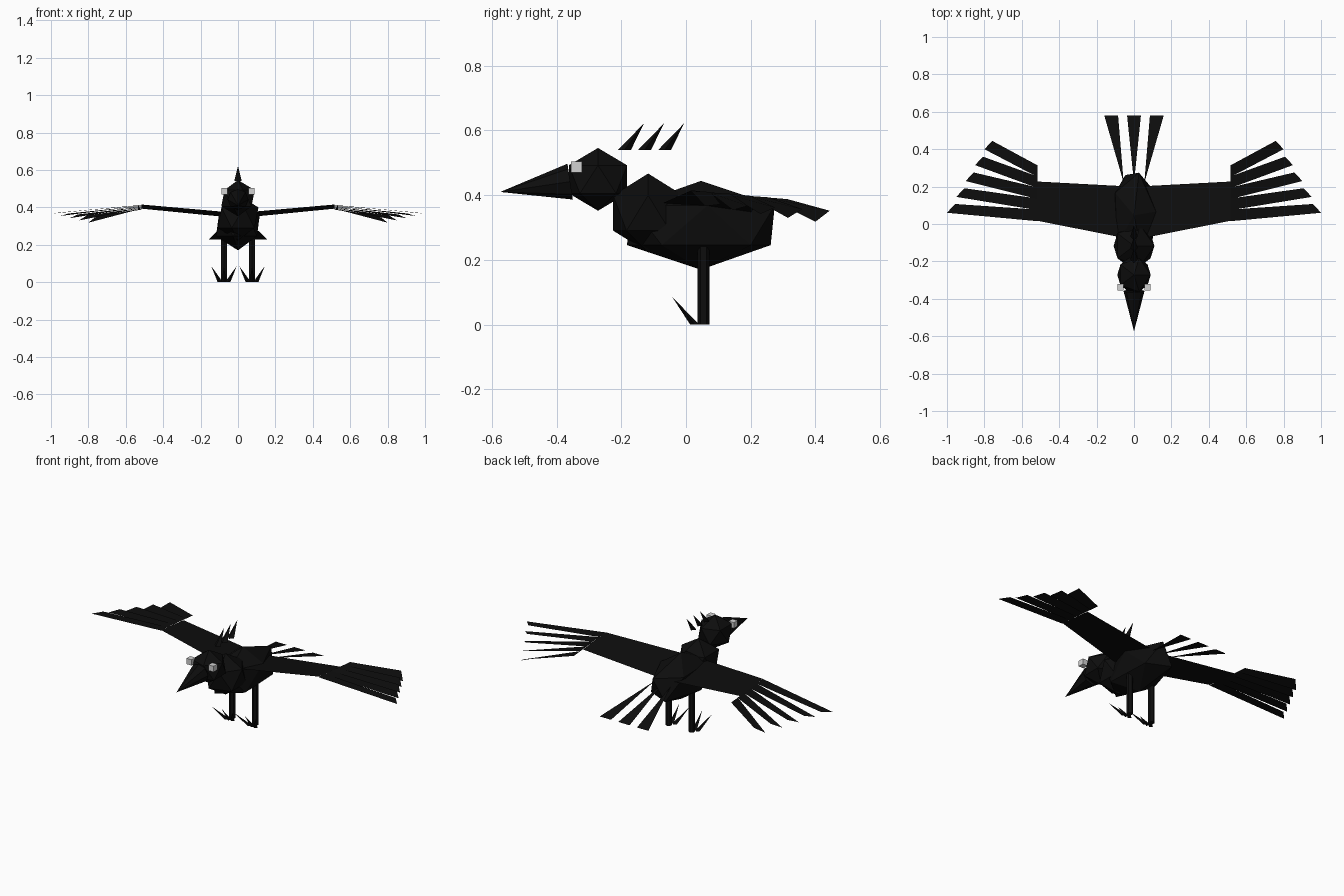
import bpy, bmesh, math
from mathutils import Matrix, Vector

if "Cube" in bpy.data.objects:
    bpy.data.objects.remove(bpy.data.objects["Cube"])


def material(name, value):
    m = bpy.data.materials.new(name)
    m.diffuse_color = (value, value, value, 1)
    m.use_nodes = True
    m.node_tree.nodes["Principled BSDF"].inputs["Base Color"].default_value = m.diffuse_color
    return m


BLACK = material("feather_black", 0.004)
GREY = material("eye_grey", 0.65)


def finish(name, bm, mat=BLACK):
    mesh = bpy.data.meshes.new(name)
    bm.to_mesh(mesh)
    bm.free()
    mesh.materials.append(mat)
    ob = bpy.data.objects.new(name, mesh)
    bpy.context.collection.objects.link(ob)
    return ob


def ball(name, centre, radii, turn=0):
    """Faceted twenty-sided ball, stretched along the axes."""
    bm = bmesh.new()
    m = (Matrix.Translation(centre) @ Matrix.Diagonal((*radii, 1))
         @ Matrix.Rotation(math.radians(turn), 4, 'Z'))
    bmesh.ops.create_icosphere(bm, subdivisions=1, radius=1, matrix=m)
    return finish(name, bm)


def spike(name, base, tip, radius, sides=4):
    """Leaning cone with a level base."""
    bm = bmesh.new()
    ring = []
    for i in range(sides):
        a = 2 * math.pi * i / sides
        ring.append(bm.verts.new((base[0] + radius * math.cos(a),
                                  base[1] + radius * math.sin(a), base[2])))
    top = bm.verts.new(tip)
    bm.faces.new(ring)
    for i in range(sides):
        bm.faces.new((ring[i], ring[(i + 1) % sides], top))
    bmesh.ops.recalc_face_normals(bm, faces=bm.faces)
    return finish(name, bm)


def sheet(name, points):
    """Single flat feather or panel."""
    bm = bmesh.new()
    bm.faces.new([bm.verts.new(p) for p in points])
    return finish(name, bm)


# Body, neck and head
ball("body", (0, 0.046, 0.307), (0.132, 0.262, 0.137), 5)
ball("neck", (0, -0.117, 0.345), (0.122, 0.127, 0.122))
ball("head", (0, -0.272, 0.449), (0.1, 0.106, 0.097))

# Beak: straight cone aimed forward and slightly down
tip, root = Vector((0, -0.574, 0.41)), Vector((0, -0.358, 0.442))
axis = tip - root
bm = bmesh.new()
bmesh.ops.create_cone(
    bm, cap_ends=True, segments=8, radius1=0.056, radius2=0, depth=axis.length,
    matrix=Matrix.Translation((tip + root) / 2)
    @ axis.to_track_quat('Z', 'Y').to_matrix().to_4x4())
finish("beak", bm)

# Crest spikes
for i in range(3):
    y = -0.19 + 0.062 * i
    spike(f"crest_{i + 1}", (0, y, 0.54), (0, y + 0.06, 0.622), 0.02)

# Tail feathers: narrow at the body, wide at the end
for i in (-1, 0, 1):
    x = 0.122 * i
    sheet(f"tail_feather_{i + 2}", [(0.055 * i, 0.22, 0.325),
                                    (x - 0.037, 0.58, 0.227),
                                    (x + 0.037, 0.58, 0.227)])

for side, s in (("right", 1), ("left", -1)):
    # Eye cube
    bm = bmesh.new()
    bmesh.ops.create_cube(bm, size=0.034,
                          matrix=Matrix.Translation((0.072 * s, -0.338, 0.487)))
    finish(f"{side}_eye", bm, GREY)

    # Wing panel
    sheet(f"{side}_wing", [(0.05 * s, -0.075, 0.374), (0.515 * s, 0.017, 0.415),
                           (0.515 * s, 0.227, 0.393), (0.05 * s, 0.202, 0.347)])

    # Five fanned flight feathers, front to back
    for i in range(5):
        t = i / 4
        y = 0.015 + 0.059 * i
        low_z = 0.366 - 0.048 * t
        front = ((1 - 0.2 * t) * s, 0.06 + 0.34 * t, low_z)
        back = ((0.957 - 0.2 * t) * s, 0.107 + 0.337 * t, low_z + 0.006 + 0.028 * t)
        sheet(f"{side}_flight_feather_{i + 1}",
              [(0.515 * s, y, 0.413 - 0.02 * t), front, back,
               (0.515 * s, y + 0.062, 0.41 - 0.022 * t)])

    # Leg
    bm = bmesh.new()
    bmesh.ops.create_cone(bm, cap_ends=True, segments=6, radius1=0.018,
                          radius2=0.018, depth=0.25,
                          matrix=Matrix.Translation((0.075 * s, 0.054, 0.125)))
    finish(f"{side}_leg", bm)

    # Upturned toes
    for i in (-1, 0, 1):
        spike(f"{side}_toe_{i + 2}", (0.075 * s + 0.02 * i, 0.027, 0),
              (0.075 * s + 0.068 * i, -0.043, 0.086), 0.014)
